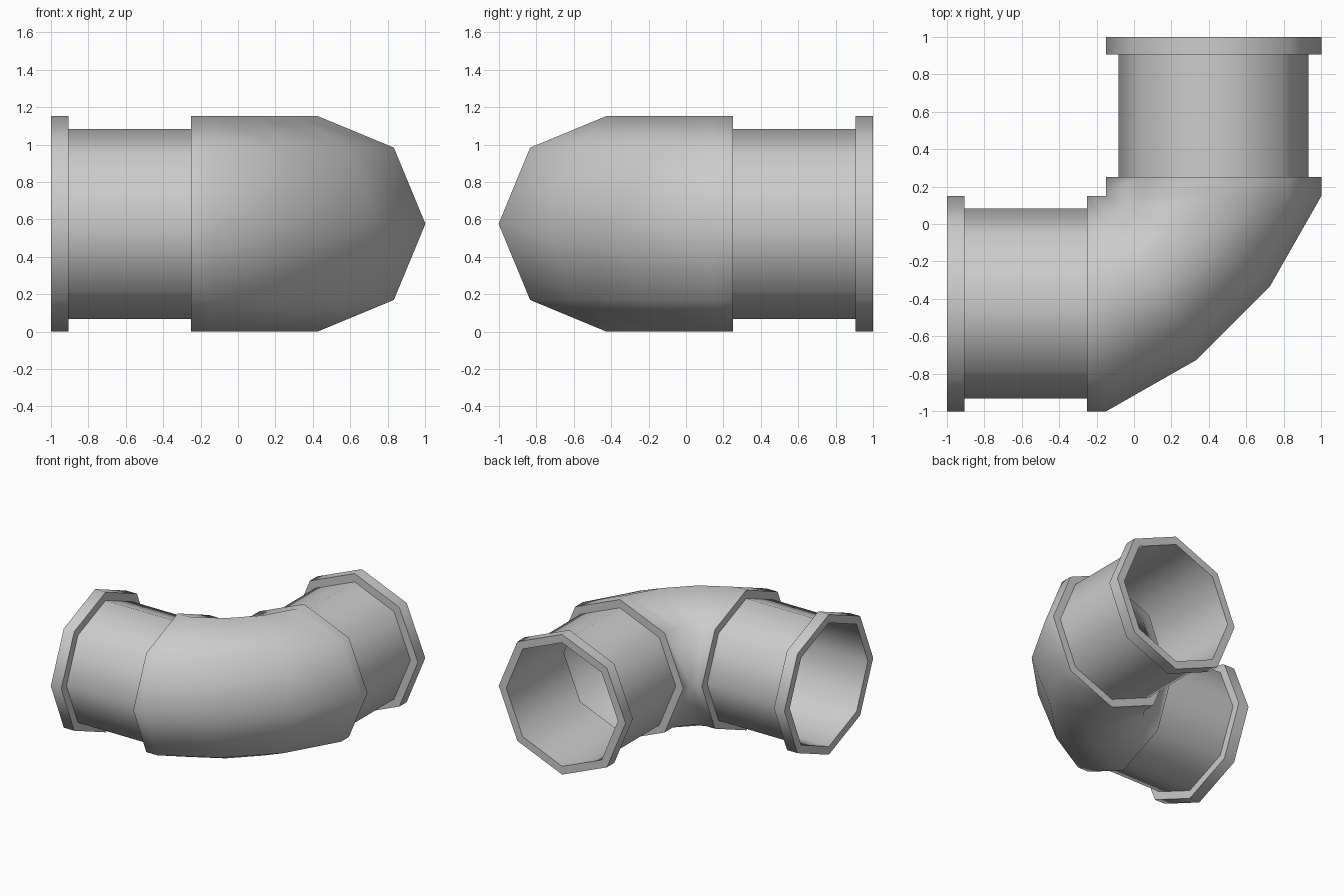
import bpy, bmesh, math
from mathutils import Vector

if "Cube" in bpy.data.objects:
    bpy.data.objects.remove(bpy.data.objects["Cube"])

R, r = 0.576, 0.508      # collar / flange radius, pipe radius
MID = R                  # height of the pipe axis
BEND = -0.15             # x where the bend starts; inner corner is (-0.15, 0.15)
AXIS = -BEND - R         # y of the left arm's axis
SIDES = 8

grey = bpy.data.materials.new("grey metal")
grey.diffuse_color = (0.6, 0.6, 0.6, 1)
grey.use_nodes = True
grey.node_tree.nodes["Principled BSDF"].inputs["Base Color"].default_value = grey.diffuse_color


def ring(x, rad):
    """Octagon across the left arm at a given x."""
    return [Vector((x, AXIS + rad * math.cos(k * math.tau / SIDES),
                    MID + rad * math.sin(k * math.tau / SIDES)))
            for k in range(SIDES)]


def other_arm(points):
    """Reflect across the diagonal onto the back arm."""
    return [Vector((-p.y, -p.x, p.z)) for p in points]


def skin(name, rings):
    """Join successive rings into one shaded shell."""
    bm = bmesh.new()
    loops = [[bm.verts.new(p) for p in pts] for pts in rings]
    for a, b in zip(loops, loops[1:]):
        for k in range(SIDES):
            n = (k + 1) % SIDES
            bm.faces.new((a[k], a[n], b[n], b[k]))
    bmesh.ops.remove_doubles(bm, verts=bm.verts, dist=1e-4)
    bmesh.ops.recalc_face_normals(bm, faces=bm.faces)
    mesh = bpy.data.meshes.new(name)
    bm.to_mesh(mesh)
    bm.free()
    mesh.materials.append(grey)
    ob = bpy.data.objects.new(name, mesh)
    bpy.context.collection.objects.link(ob)
    bpy.ops.object.select_all(action='DESELECT')
    ob.select_set(True)
    bpy.context.view_layer.objects.active = ob
    bpy.ops.object.shade_smooth_by_angle(angle=math.radians(60))


# Straight pipes and their end flanges, hollow and open
pipe = [ring(-1, r), ring(-0.25, r)]
flange = [ring(-1, r), ring(-1, R), ring(-0.905, R), ring(-0.905, r)]
for side, place in (("left", list), ("back", other_arm)):
    skin(side + "_pipe", [place(p) for p in pipe])
    skin(side + "_flange", [place(p) for p in flange])

# Elbow: collar step, straight collar, then two bend rings fanning from the inner corner
collar = [ring(-0.25, r), ring(-0.25, R), ring(BEND, R)]
bend = []
for p in ring(BEND, R):
    d = -BEND - p.y      # distance from the inner corner
    bend.append(Vector((BEND + 0.418 * d, -BEND - 0.762 * d, p.z)))
half = collar + [bend]
skin("elbow", half + [other_arm(p) for p in reversed(half)])
